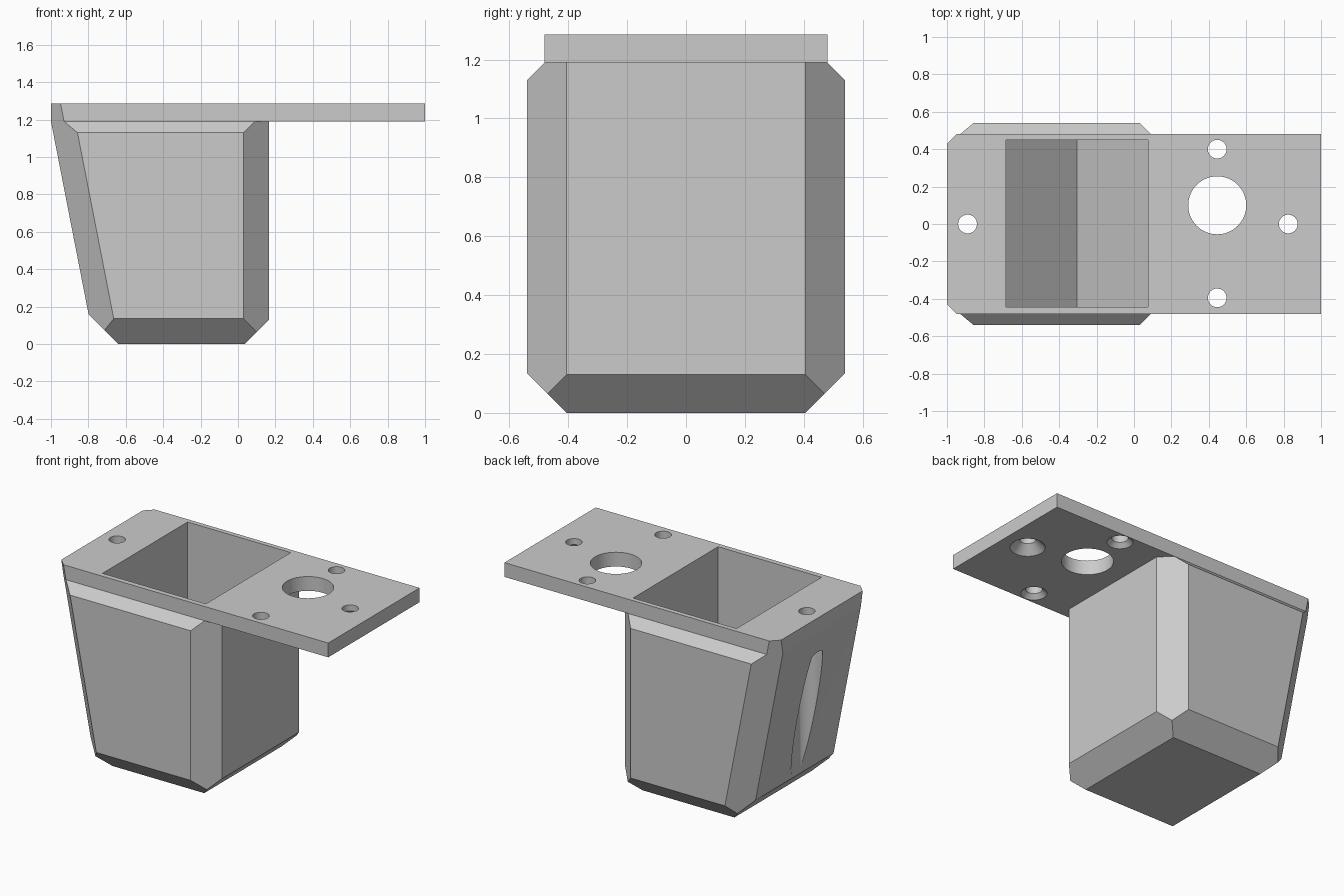
import bpy, bmesh
from mathutils import Vector

cube = bpy.data.objects.get("Cube")
if cube:
    bpy.data.objects.remove(cube, do_unlink=True)

grey = bpy.data.materials.new("light_grey")
grey.use_nodes = True
colour = (0.6, 0.6, 0.6, 1)
grey.diffuse_color = colour
for node in grey.node_tree.nodes:
    if node.type == "BSDF_PRINCIPLED":
        node.inputs["Base Color"].default_value = colour

TOP, SEAM = 1.285, 1.19
LEAN = 0.195  # outward lean of the sloping end wall


def make_object(name, bm):
    bmesh.ops.recalc_face_normals(bm, faces=bm.faces)
    mesh = bpy.data.meshes.new(name)
    bm.to_mesh(mesh)
    bm.free()
    obj = bpy.data.objects.new(name, mesh)
    bpy.context.collection.objects.link(obj)
    mesh.materials.append(grey)
    return obj


def box(lo, hi):
    bm = bmesh.new()
    bmesh.ops.create_cube(bm, size=1)
    for v in bm.verts:
        v.co = Vector([a if c < 0 else b for c, a, b in zip(v.co, lo, hi)])
    return bm


def slice_off(bm, point, normal):
    """Trim everything beyond a plane and close the cut."""
    geom = bm.verts[:] + bm.edges[:] + bm.faces[:]
    cut = bmesh.ops.bisect_plane(bm, geom=geom, dist=1e-5, plane_co=point,
                                 plane_no=Vector(normal).normalized(), clear_outer=True)
    edges = [e for e in cut["geom_cut"] if isinstance(e, bmesh.types.BMEdge)]
    bmesh.ops.holes_fill(bm, edges=edges)


def lathe_cutter(name, x, y, profile, sides=64):
    """Solid of revolution from (radius, z) points, used to drill holes."""
    bm = bmesh.new()
    pts = [(0, profile[0][1])] + profile + [(0, profile[-1][1])]
    verts = [bm.verts.new((x + r, y, z)) for r, z in pts]
    edges = [bm.edges.new(p) for p in zip(verts, verts[1:])]
    bmesh.ops.spin(bm, geom=verts + edges, cent=(x, y, 0), axis=(0, 0, 1),
                   angle=6.283185307, steps=sides)
    bmesh.ops.remove_doubles(bm, verts=bm.verts, dist=1e-4)
    return make_object(name, bm)


def prism_cutter(name, outline, y0, y1):
    bm = bmesh.new()
    face = bm.faces.new([bm.verts.new((x, y0, z)) for x, z in outline])
    moved = bmesh.ops.extrude_face_region(bm, geom=[face])["geom"]
    bmesh.ops.translate(bm, vec=(0, y1 - y0, 0),
                        verts=[v for v in moved if isinstance(v, bmesh.types.BMVert)])
    return make_object(name, bm)


def carve(obj, cutters):
    for cutter in cutters:
        mod = obj.modifiers.new("cut", "BOOLEAN")
        mod.operation, mod.solver, mod.object = "DIFFERENCE", "EXACT", cutter
    bpy.ops.object.select_all(action="DESELECT")
    obj.select_set(True)
    bpy.context.view_layer.objects.active = obj
    for mod in list(obj.modifiers):
        bpy.ops.object.modifier_apply(modifier=mod.name)
    bpy.ops.object.shade_smooth_by_angle(angle=0.5)


# Mounting plate, with its two corners trimmed in line with the bin
plate = box((-1, -0.48, SEAM), (1, 0.48, TOP))
for s in (-1, 1):
    slice_off(plate, (-1, s * 0.41, SEAM), (-1, s, -LEAN))
plate = make_object("mounting_plate", plate)

# Bin: a block with one leaning wall and chamfered edges
body = box((-1.1, -0.54, 0), (0.165, 0.54, SEAM))
slice_off(body, (-1, 0, SEAM), (-1, 0, -LEAN))
slice_off(body, (-0.64, 0, 0), (-1, 0, -1))
slice_off(body, (0.035, 0, 0), (1, 0, -1))
for s in (-1, 1):
    slice_off(body, (0.165, s * 0.405, 0), (1, s, 0))
    slice_off(body, (0, s * 0.405, 0), (0, s, -1))
    slice_off(body, (0, s * 0.48, SEAM), (0, s, 1))
    slice_off(body, (-1, s * 0.41, SEAM), (-1, s, -LEAN))
body = make_object("bin_body", body)

# Pocket with a V-shaped floor
pocket = prism_cutter("pocket_cutter", [(-0.685, 1.4), (-0.685, 0.5), (-0.305, 0.12),
                                        (0.075, 0.5), (0.075, 1.4)], -0.445, 0.448)

# Screw holes, the large cable hole and the screw well behind the leaning wall
end_bore = lathe_cutter("end_bore_cutter", -0.89, 0,
                        [(0.095, 0.05), (0.095, 1.02), (0.05, 1.065), (0.05, 1.4)])
cable = lathe_cutter("cable_hole_cutter", 0.445, 0.1, [(0.155, 1.1), (0.155, 1.4)])
screws = [lathe_cutter("screw_cutter", x, y, [(r, 1.1), (r, SEAM), (0.05, SEAM + r - 0.05), (0.05, 1.4)])
          for x, y, r in ((0.825, 0, 0.105), (0.445, 0.4, 0.078), (0.445, -0.395, 0.078))]

carve(plate, [pocket, end_bore, cable] + screws)
carve(body, [pocket, end_bore])
for cutter in [pocket, end_bore, cable] + screws:
    bpy.data.objects.remove(cutter, do_unlink=True)
